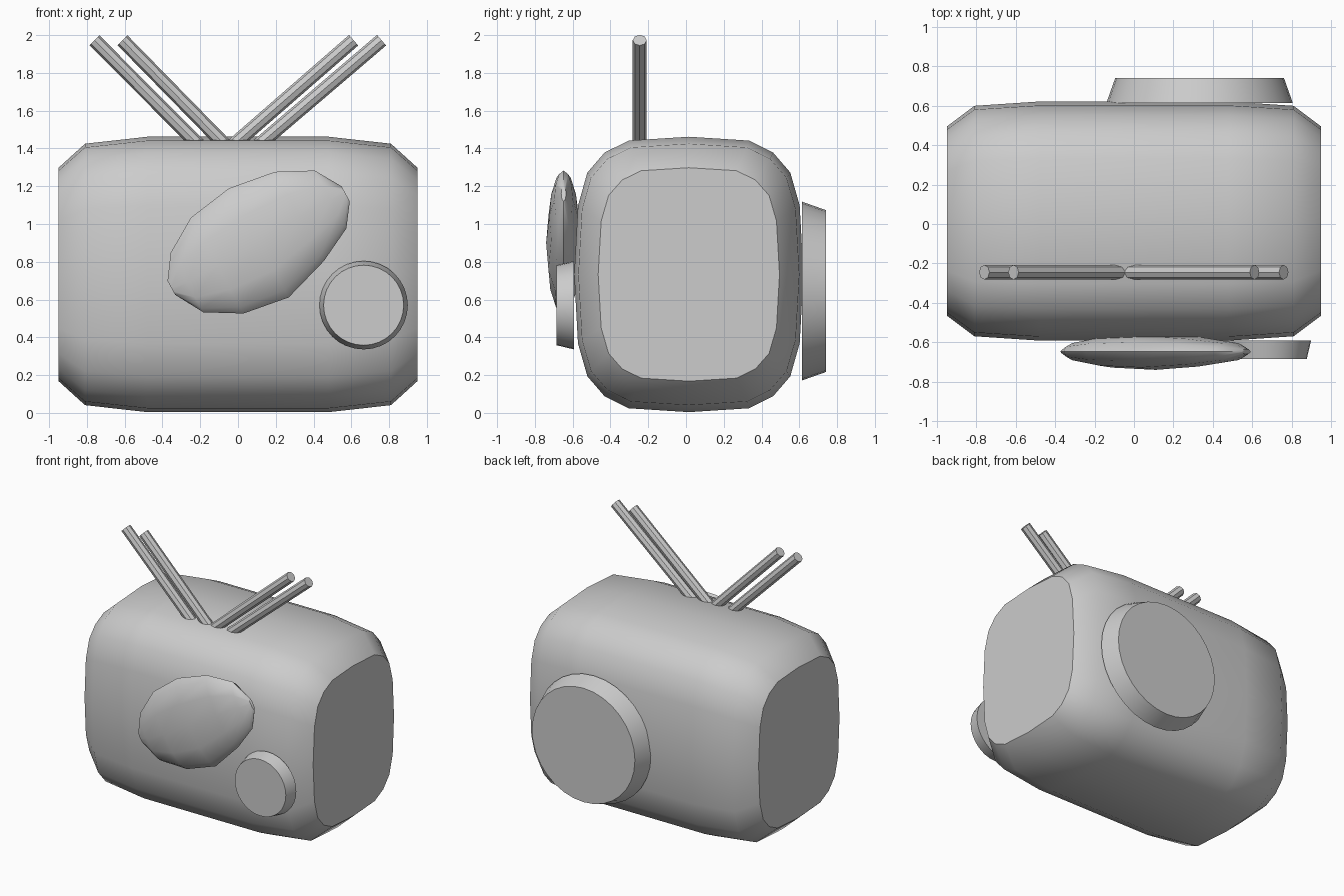
import bpy, bmesh, math
from mathutils import Vector

if "Cube" in bpy.data.objects:
    bpy.data.objects.remove(bpy.data.objects["Cube"])

grey = bpy.data.materials.new("light_grey")
grey.diffuse_color = (0.604, 0.604, 0.604, 1)
grey.use_nodes = True
grey.node_tree.nodes["Principled BSDF"].inputs["Base Color"].default_value = grey.diffuse_color


def loft(name, rings, angle=42):
    """Skin a list of equal-length point rings and cap both ends."""
    bm = bmesh.new()
    loops = [[bm.verts.new(p) for p in ring] for ring in rings]
    n = len(loops[0])
    for a, b in zip(loops, loops[1:]):
        for i in range(n):
            j = (i + 1) % n
            bm.faces.new((a[i], a[j], b[j], b[i]))
    bm.faces.new(loops[0])
    bm.faces.new(loops[-1])
    bmesh.ops.recalc_face_normals(bm, faces=bm.faces)
    me = bpy.data.meshes.new(name)
    bm.to_mesh(me)
    bm.free()
    me.materials.append(grey)
    me.shade_smooth()
    me.set_sharp_from_angle(angle=math.radians(angle))
    ob = bpy.data.objects.new(name, me)
    bpy.context.collection.objects.link(ob)
    return ob


def ring(centre, u, v, sides):
    """Ellipse of points around a centre, spanned by two half-axes."""
    c, u, v = Vector(centre), Vector(u), Vector(v)
    return [c + u * math.cos(t) + v * math.sin(t)
            for t in (2 * math.pi * i / sides for i in range(sides))]


# Body: rounded-square section lofted along x, narrowing at the ends
quarter = [(0, 1), (0.525, 0.972), (0.735, 0.885), (0.885, 0.74), (0.967, 0.5)]
section = []
for y, z in quarter:
    section.append((y, z))
section.append((1, 0))
section += [(y, -z) for y, z in reversed(quarter)]
section += [(-y, z) for y, z in reversed(section[1:-1])]
stations = [(0.95, 0.48, 0.565), (0.81, 0.585, 0.692), (0.48, 0.607, 0.729)]
stations = [(-x, h, v) for x, h, v in stations] + stations[::-1]
loft("body", [[(x, 0.015 + y * h, 0.733 + z * v) for y, z in section]
              for x, h, v in stations])

# Oval bulge on the front: flattened spindle, tilted up to the right
across = Vector((0.48, 0, -0.875))
spindle = [(0.57, 1.16, 0.045), (0.49, 1.13, 0.175), (0.325, 1.04, 0.27),
           (0.11, 0.90, 0.33), (-0.11, 0.78, 0.29), (-0.27, 0.69, 0.18),
           (-0.353, 0.662, 0.042)]
loft("front_oval", [ring((x, -0.648, z), across * r, (0, r * 0.28, 0), 12)
                    for x, z, r in spindle])


# Round plates: tapered discs on front and back
def disc(name, x, z, y0, r0, y1, r1):
    loft(name, [ring((x, y, z), (r, 0, 0), (0, 0, r), 32)
                for y, r in ((y0, r0), (y1, r1))])


disc("front_knob", 0.665, 0.57, -0.592, 0.234, -0.685, 0.212)
disc("back_disc", 0.333, 0.645, 0.615, 0.473, 0.742, 0.428)

# Antenna rods: two leaning left, two leaning right
rods = [(-0.23, -0.76), (-0.09, -0.612), (0.0, 0.612), (0.135, 0.76)]
for k, (x0, x1) in enumerate(rods):
    base, tip = Vector((x0, -0.245, 1.44)), Vector((x1, -0.245, 1.973))
    d = (tip - base).normalized()
    side = Vector((d.z, 0, -d.x)) * 0.037
    loft(f"antenna_rod_{k + 1}",
         [ring(p, side, (0, 0.037, 0), 8) for p in (base - d * 0.04, tip)])
